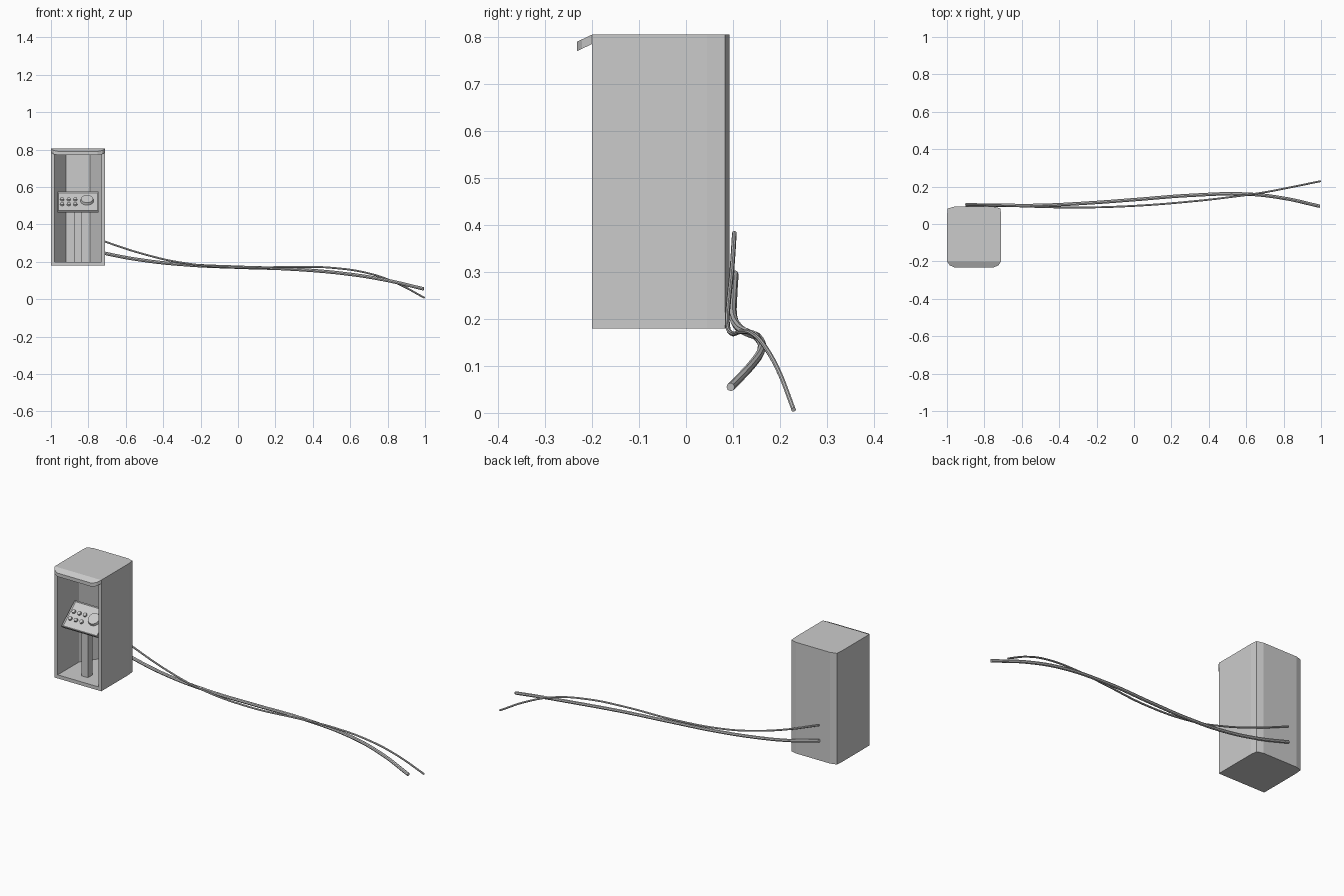
import bpy, bmesh, math
from mathutils import Matrix, Vector

if "Cube" in bpy.data.objects:
    bpy.data.objects.remove(bpy.data.objects["Cube"])

CX = -0.855  # centre line of the booth


def add_object(name, bm):
    bmesh.ops.recalc_face_normals(bm, faces=bm.faces)
    mesh = bpy.data.meshes.new(name)
    bm.to_mesh(mesh)
    bm.free()
    ob = bpy.data.objects.new(name, mesh)
    bpy.context.collection.objects.link(ob)
    return ob


def prism(name, half, z0, z1, edit=None):
    """Extrude a plan given as its right half, mirrored about the centre line."""
    plan = [(CX + x, y) for x, y in half] + [(CX - x, y) for x, y in reversed(half)]
    bm = bmesh.new()
    face = bm.faces.new([bm.verts.new((x, y, z0)) for x, y in plan])
    top = bmesh.ops.extrude_face_region(bm, geom=[face])["geom"]
    for v in top:
        if isinstance(v, bmesh.types.BMVert):
            v.co.z = z1
    if edit:
        edit(bm)
    return add_object(name, bm)


def activate(ob):
    bpy.ops.object.select_all(action='DESELECT')
    ob.select_set(True)
    bpy.context.view_layer.objects.active = ob


def smooth(ob):
    activate(ob)
    bpy.ops.object.shade_smooth_by_angle(angle=math.radians(35))


# booth shell with an open front and a faceted inner back
shell = prism("booth_shell", [(.145, -.2), (.145, .045), (.141, .083), (.105, .093)], .18, .805)
cutter = prism("shell_cutter", [(.126, -.3), (.126, -.01), (.065, .078)], .2, .787)
cutter.hide_render = True
mod = shell.modifiers.new("opening", 'BOOLEAN')
mod.operation = 'DIFFERENCE'
mod.solver = 'EXACT'
mod.object = cutter
activate(shell)
bpy.ops.object.modifier_apply(modifier="opening")
bpy.data.objects.remove(cutter)


# sloping hood lip over the opening
def slope_hood(bm):
    for v in bm.verts:
        v.co.z += (v.co.y + .2) * .47


prism("hood_lip", [(.105, -.232), (.13, -.221), (.145, -.2)], .785, .805, slope_hood)


# pedestal with a top cut to the console angle
def slant_top(bm):
    for v in bm.verts:
        if v.co.z > .4:
            v.co.z += (v.co.y + .14) * .83


prism("pedestal", [(.02, -.14), (.02, -.10)], .2, .503, slant_top)

# tilted console tray with a raised rim
tilt = Matrix.Translation((CX, -.13, .525)) @ Matrix.Rotation(math.atan2(.1, .12), 4, 'X')
bm = bmesh.new()
bmesh.ops.create_cube(bm, size=1, matrix=Matrix.Translation((0, 0, -.008)) @ Matrix.Diagonal((.22, .156, .016, 1)))
face = max(bm.faces, key=lambda f: f.calc_center_median().z)
bmesh.ops.inset_region(bm, faces=[face], thickness=.008)
bmesh.ops.translate(bm, verts=face.verts, vec=(0, 0, -.005))
bm.transform(tilt)
add_object("console", bm)


def knob(name, u, v, radius, height, sides):
    bm = bmesh.new()
    bmesh.ops.create_cone(bm, cap_ends=True, segments=sides, radius1=radius, radius2=radius * .88,
                          depth=height, matrix=tilt @ Matrix.Translation((u, v, height / 2 - .006)))
    smooth(add_object(name, bm))


# buttons and dial
for row, v in enumerate((.017, -.024)):
    for col in range(3):
        knob(f"button_{row}_{col}", -.085 + .035 * col, v, .011, .01, 16)
knob("dial", .048, .008, .036, .014, 32)


# cables trailing from the back of the booth
def cable(name, points, radius):
    cu = bpy.data.curves.new(name, 'CURVE')
    cu.dimensions = '3D'
    cu.bevel_depth = radius
    cu.bevel_resolution = 2
    cu.resolution_u = 8
    cu.use_fill_caps = True
    sp = cu.splines.new('BEZIER')
    sp.bezier_points.add(len(points) - 1)
    for bp, co in zip(sp.bezier_points, points):
        bp.co = co
        bp.handle_left_type = bp.handle_right_type = 'AUTO'
    ob = bpy.data.objects.new(name, cu)
    bpy.context.collection.objects.link(ob)
    activate(ob)
    bpy.ops.object.convert(target='MESH')
    smooth(bpy.context.view_layer.objects.active)


cable("thick_cable", [(-.9, .103, .295), (-.71, .1, .245), (-.5, .1, .207), (-.25, .112, .182), (0, .13, .171),
                      (.3, .153, .16), (.6, .16, .133), (.8, .138, .1), (.993, .095, .055)], .009)
cable("thin_cable", [(-.9, .103, .383), (-.71, .098, .308), (-.5, .091, .24), (-.3, .088, .195), (0, .097, .169),
                     (.3, .12, .173), (.5, .142, .168), (.7, .17, .138), (.85, .199, .085), (.998, .229, .007)], .005)
